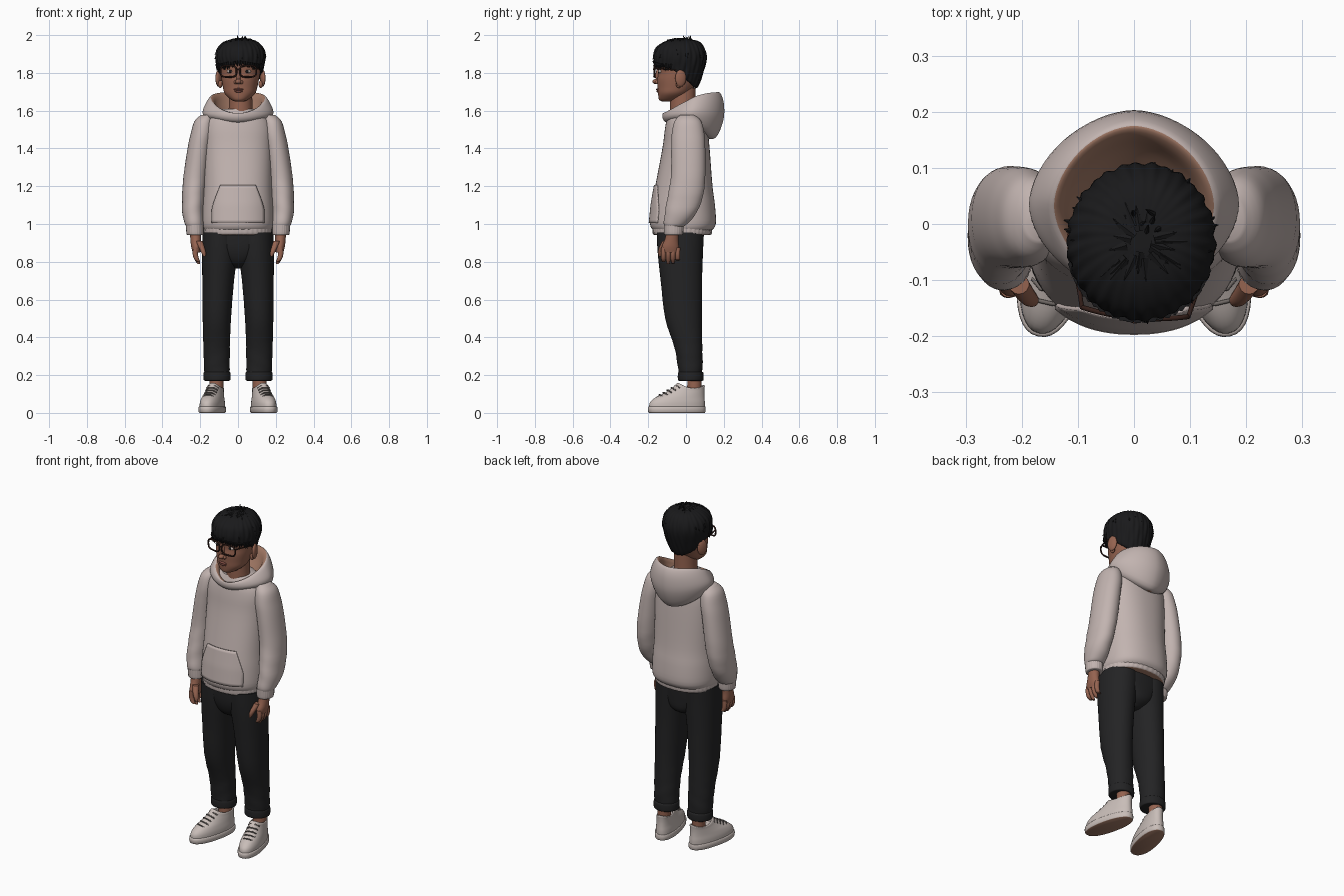
import bpy, bmesh, math, random
from mathutils import Matrix, Vector

if "Cube" in bpy.data.objects:
    bpy.data.objects.remove(bpy.data.objects["Cube"])
random.seed(4)


def material(name, col):
    m = bpy.data.materials.new(name)
    m.diffuse_color = (*col, 1)
    m.use_nodes = True
    m.node_tree.nodes["Principled BSDF"].inputs["Base Color"].default_value = m.diffuse_color
    return m


CLOTH = material("hoodie_beige", (0.54, 0.455, 0.435))
LINING = material("lining_tan", (0.36, 0.19, 0.13))
SKIN = material("skin_brown", (0.30, 0.125, 0.08))
LIP = material("lip_red_brown", (0.25, 0.085, 0.065))
HAIR = material("hair_black", (0.010, 0.010, 0.011))
PANTS = material("pants_black", (0.017, 0.017, 0.018))
SHOE = material("shoe_white", (0.58, 0.51, 0.48))
LACE = material("lace_grey", (0.16, 0.14, 0.13))
FRAME = material("frame_dark_brown", (0.035, 0.014, 0.01))
EYE = material("eye_white", (0.5, 0.42, 0.38))


def finish(name, bm, mats, mat_rule=None, M=None, angle=50):
    bmesh.ops.recalc_face_normals(bm, faces=bm.faces)
    me = bpy.data.meshes.new(name)
    for f in bm.faces:
        f.normal_update()
        f.smooth = True
        if mat_rule and mat_rule(f):
            f.material_index = 1
    bm.to_mesh(me)
    bm.free()
    ob = bpy.data.objects.new(name, me)
    bpy.context.collection.objects.link(ob)
    for m in mats:
        me.materials.append(m)
    if M:
        ob.matrix_world = M
    bpy.ops.object.select_all(action='DESELECT')
    ob.select_set(True)
    bpy.context.view_layer.objects.active = ob
    bpy.ops.object.shade_smooth_by_angle(angle=math.radians(angle))
    return ob


def catmull(a, b, c, d, t):
    return [0.5 * (2*q + (r-p)*t + (2*p-5*q+4*r-s)*t*t + (3*q-p-3*r+s)*t**3)
            for p, q, r, s in zip(a, b, c, d)]


# Stacked rings; a level is (centre x, half width, front y, back y, z) or with (z front, z side, z back)
def rings(name, levels, mats, side=1, n=40, p=1.0, steps=4, wave=None, rule=None, M=None, angle=50):
    L = [tuple(l) if len(l) == 7 else (*l, l[4], l[4]) for l in levels]
    rows = []
    for i in range(len(L) - 1):
        a, d = L[max(i-1, 0)], L[min(i+2, len(L)-1)]
        rows += [catmull(a, L[i], L[i+1], d, k/steps) for k in range(steps)]
    rows.append(L[-1])
    bm = bmesh.new()
    grid = []
    for cx, rx, yf, yb, zf, zs, zb in rows:
        ring = []
        for k in range(n):
            th = 2*math.pi*k/n
            s, c = math.sin(th), math.cos(th)
            z = zs + (zf-zb)/2*c + ((zf+zb)/2-zs)*c*c
            w = wave(th, z) if wave else 1
            x = cx + w*rx*math.copysign(abs(s)**p, s)
            y = (yf+yb)/2 - w*(yb-yf)/2*math.copysign(abs(c)**p, c)
            ring.append(bm.verts.new((side*x, y, z)))
        grid.append(ring)
    for a, b in zip(grid, grid[1:]):
        for k in range(n):
            bm.faces.new((a[k], a[(k+1) % n], b[(k+1) % n], b[k]))
    bm.faces.new(grid[0])
    bm.faces.new(grid[-1])
    return finish(name, bm, mats, rule, M, angle)


def ball(name, loc, size, mat, M=None, rot=0):
    bm = bmesh.new()
    bmesh.ops.create_uvsphere(bm, u_segments=20, v_segments=12, radius=1)
    bm.transform(Matrix.Translation(loc) @ Matrix.Rotation(rot, 4, 'Z') @ Matrix.Diagonal((*size, 1)))
    return finish(name, bm, [mat], None, M)


def tube(name, pts, r, mat, cyclic=False, M=None):
    cu = bpy.data.curves.new(name, 'CURVE')
    cu.dimensions, cu.bevel_depth, cu.bevel_resolution = '3D', r, 2
    cu.use_fill_caps = True
    sp = cu.splines.new('POLY')
    sp.points.add(len(pts) - 1)
    for q, v in zip(sp.points, pts):
        q.co = (*v, 1)
    sp.use_cyclic_u = cyclic
    cu.materials.append(mat)
    ob = bpy.data.objects.new(name, cu)
    bpy.context.collection.objects.link(ob)
    if M:
        ob.matrix_world = M


# Hoodie body, hem band and pocket
torso = [(0, .178, -.172, .135, .965), (0, .19, -.19, .158, 1.0), (0, .188, -.18, .153, 1.1),
         (0, .182, -.163, .14, 1.2), (0, .18, -.125, .125, 1.4), (0, .178, -.112, .115, 1.5),
         (0, .155, -.10, .105, 1.56), (0, .09, -.08, .08, 1.61)]
P = 0.88
rings("hoodie_body", torso, [CLOTH], n=56, p=P,
      wave=lambda t, z: 1 + .008*math.sin(5*t + 9*z) * max(0, 1.5 - z))
rings("hem_band", [(0, .172, -.165, .125, .942), (0, .181, -.176, .136, .95), (0, .183, -.178, .139, .985)],
      [CLOTH, LINING], n=160, p=P, wave=lambda t, z: 1 + .006*math.sin(40*t),
      rule=lambda f: f.normal.z < -.9)


def chest_y(x, z):
    for a, b in zip(torso, torso[1:]):
        if a[4] <= z <= b[4]:
            u = (z-a[4])/(b[4]-a[4])
            rx, yf, yb = (a[i] + (b[i]-a[i])*u for i in (1, 2, 3))
            s = (abs(x)/rx)**(1/P)
            return (yf+yb)/2 - (yb-yf)/2*(1-s*s)**(P/2)


bm = bmesh.new()
cols = []
for i in range(21):
    col = []
    for j in range(13):
        v = j/12
        x = (i/10-1)*(.138 if v < .35 else .138 - .045*((v-.35)/.65)**1.2)
        z = 1.005 + .2*v
        col.append(bm.verts.new((x, chest_y(x, z) - .004, z)))
    cols.append(col)
for a, b in zip(cols, cols[1:]):
    for j in range(12):
        bm.faces.new((a[j], b[j], b[j+1], a[j+1]))
pocket = finish("front_pocket", bm, [CLOTH])
pocket.modifiers.new("thickness", 'SOLIDIFY').thickness = .008
pocket.modifiers["thickness"].offset = 0

# Hood lying around the neck, lined inside
rings("hood", [(0, .15, -.09, .09, 1.53, 1.54, 1.46), (0, .178, -.115, .155, 1.545, 1.56, 1.455),
               (0, .187, -.125, .198, 1.565, 1.595, 1.55), (0, .172, -.123, .2, 1.585, 1.635, 1.64),
               (0, .148, -.113, .18, 1.585, 1.667, 1.695), (0, .128, -.098, .158, 1.575, 1.655, 1.685),
               (0, .115, -.09, .13, 1.56, 1.62, 1.63), (0, .085, -.07, .08, 1.55, 1.57, 1.57)],
      [CLOTH, LINING], n=64, p=1.12,
      rule=lambda f: f.normal.xy.dot(f.calc_center_median().xy - Vector((0, .02))) < -.01)

# Sleeves, hands, legs and shoes on both sides
for s, tag in ((1, "left"), (-1, "right")):
    rings(tag + "_sleeve", [(.165, .03, -.03, .045, 1.578), (.18, .05, -.06, .08, 1.545),
                            (.19, .06, -.075, .097, 1.48), (.205, .062, -.078, .102, 1.4),
                            (.225, .064, -.08, .102, 1.25), (.235, .061, -.098, .088, 1.14),
                            (.238, .056, -.113, .05, 1.05), (.231, .05, -.117, .005, 1.0),
                            (.228, .042, -.108, -.015, .985)], [CLOTH], s, p=.95,
          wave=lambda t, z: 1 + .022*math.sin(70*z + 2*math.sin(t)) * max(0, 1.4-z)*2)
    rings(tag + "_sleeve_cuff", [(.226, .038, -.108, -.025, .942), (.227, .045, -.115, -.016, .948),
                                 (.229, .047, -.117, -.012, .995)], [CLOTH], s, n=96,
          wave=lambda t, z: 1 + .012*math.sin(24*t))
    rings(tag + "_palm", [(.226, .03, -.1, -.035, .97), (.224, .028, -.112, -.04, .92),
                          (.222, .026, -.128, -.038, .88), (.22, .02, -.128, -.04, .85)], [SKIN], s, n=24)
    for i in range(4):
        y, low = -.118 + .025*i, (.8, .788, .792, .808)[i]
        rings(f"{tag}_finger_{i+1}", [(.224, .014, y-.013, y+.013, .875), (.226, .014, y-.014, y+.012, .84),
                                      (.218, .0125, y-.013, y+.011, .812), (.207, .007, y-.008, y+.006, low)],
              [SKIN], s, n=12)
    rings(tag + "_thumb", [(.205, .018, -.125, -.09, .91), (.192, .016, -.143, -.11, .875),
                           (.183, .013, -.148, -.122, .85), (.177, .006, -.145, -.133, .828)], [SKIN], s, n=14)
    rings(tag + "_pant_leg", [(.111, .064, -.036, .083, .18), (.112, .068, -.044, .088, .25),
                              (.113, .07, -.062, .086, .35), (.112, .075, -.11, .084, .5),
                              (.105, .084, -.134, .085, .7), (.096, .094, -.15, .09, .85),
                              (.093, .094, -.155, .095, .955)], [PANTS], s, p=.95,
          wave=lambda t, z: 1 + .02*math.sin(75*z + 3*math.sin(t)) * max(0, .75-z)*1.6)
    rings(tag + "_pant_cuff", [(.111, .064, -.036, .086, .17), (.111, .071, -.043, .093, .176),
                               (.111, .071, -.043, .093, .21), (.111, .066, -.038, .088, .217)], [PANTS], s)
    rings(tag + "_ankle", [(.115, .036, .005, .08, .08), (.114, .037, .008, .084, .2)], [SKIN], s, n=24)
    S = Matrix.Translation((s*.136, -.047, 0)) @ Matrix.Rotation(s*math.radians(13), 4, 'Z')
    rings(tag + "_shoe_sole", [(0, .057, -.15, .148, 0), (0, .062, -.156, .153, .006), (0, .062, -.157, .153, .03),
                               (0, .057, -.15, .15, .034)], [SHOE, LINING], s, p=.88, steps=2, M=S,
          rule=lambda f: f.normal.z < -.8)
    rings(tag + "_shoe_upper", [(0, .058, -.152, .15, .028), (0, .057, -.147, .15, .055), (0, .052, -.12, .148, .08),
                                (0, .047, -.07, .147, .105, .1, .105), (0, .043, -.03, .148, .13, .118, .127),
                                (0, .041, -.003, .149, .155, .13, .145), (0, .034, .008, .14, .157, .13, .145),
                                (0, .032, .018, .132, .13, .11, .12)], [SHOE], s, p=.92, M=S)
    for i in range(5):
        y, z = -.095 + .022*i, .095 + .0125*i
        tube(f"{tag}_lace_{i+1}", [(-.032, y+.014, z-.014), (-.014, y, z), (.014, y, z), (.032, y+.014, z-.014)],
             .004, LACE, M=S)
rings("pants_hips", [(0, .03, -.07, .03, .765), (0, .09, -.12, .08, .8), (0, .17, -.147, .09, .87),
                     (0, .182, -.152, .095, .97)], [PANTS], p=.9)

# Neck and head, turned slightly to one side
H = Matrix.Translation((.014, -.02, 0)) @ Matrix.Rotation(math.radians(-5), 4, 'Z') @ Matrix.Translation((0, .02, 0))
rings("neck", [(0, .075, -.08, .06, 1.53), (0, .064, -.085, .05, 1.6), (0, .06, -.085, .05, 1.72)], [SKIN], M=H)
rings("head", [(0, .02, -.125, -.07, 1.648), (0, .045, -.143, -.03, 1.658), (0, .08, -.148, .015, 1.69),
               (0, .091, -.15, .045, 1.725), (0, .099, -.152, .065, 1.765), (0, .104, -.147, .08, 1.80),
               (0, .107, -.152, .09, 1.85), (0, .1, -.14, .085, 1.9), (0, .06, -.09, .05, 1.95),
               (0, .01, -.03, .0, 1.962)], [SKIN], p=.95, M=H)
ball("nose_bridge", (0, -.147, 1.785), (.012, .015, .036), SKIN, H)
ball("nose_tip", (0, -.158, 1.754), (.016, .02, .014), SKIN, H)
ball("upper_lip", (0, -.149, 1.713), (.026, .01, .006), LIP, H)
ball("lower_lip", (0, -.147, 1.703), (.022, .011, .007), LIP, H)
for s, tag in ((1, "left"), (-1, "right")):
    ball(tag + "_nostril", (s*.015, -.15, 1.75), (.01, .013, .01), SKIN, H)
    ball(tag + "_ear", (s*.117, -.018, 1.772), (.013, .03, .045), SKIN, H, s*.35)
    ball(tag + "_ear_lobe", (s*.108, -.028, 1.74), (.012, .016, .02), SKIN, H)
    ball(tag + "_eye", (s*.045, -.131, 1.808), (.019, .013, .010), EYE, H)
    ball(tag + "_iris", (s*.045, -.141, 1.808), (.008, .005, .0085), HAIR, H)
    tube(tag + "_eyebrow", [(s*.022, -.147, 1.838), (s*.05, -.141, 1.846), (s*.075, -.124, 1.84)], .005, HAIR, M=H)
    # Glasses rim and temple
    rim = []
    for k in range(28):
        c, d = math.cos(2*math.pi*k/28), math.sin(2*math.pi*k/28)
        x = .052 + .043*math.copysign(abs(c)**.6, c)
        rim.append((s*x, -.168 + .12*x*x/.1, 1.808 + .03*math.copysign(abs(d)**.6, d)))
    tube(tag + "_glasses_rim", rim, .0045, FRAME, True, H)
    tube(tag + "_glasses_temple", [(s*.095, -.158, 1.822), (s*.112, -.09, 1.82), (s*.117, -.02, 1.812),
                                   (s*.112, .005, 1.79)], .004, FRAME, M=H)
tube("glasses_bridge", [(-.01, -.168, 1.815), (0, -.172, 1.819), (.01, -.168, 1.815)], .004, FRAME, M=H)

# Hair cap with strand ridges, then loose tufts
rings("hair_cap", [(0, .09, -.13, .035, 1.865, 1.825, 1.735), (0, .115, -.162, .058, 1.85, 1.81, 1.72),
                   (0, .125, -.17, .085, 1.865, 1.84, 1.785), (0, .132, -.171, .108, 1.895, 1.885, 1.87),
                   (0, .122, -.157, .1, 1.935, 1.93, 1.925), (0, .088, -.115, .07, 1.965),
                   (0, .04, -.065, .02, 1.978), (0, .004, -.03, -.02, 1.98)], [HAIR], n=144, M=H,
      wave=lambda t, z: 1 + .016*math.sin(30*t + 25*z) + .01*math.sin(17*t - 30*z))
bm = bmesh.new()


def tuft(base, direction, length, r):
    q = Vector(direction).normalized()
    turn = q.to_track_quat('Z', 'Y').to_matrix().to_4x4()
    bmesh.ops.create_cone(bm, cap_ends=True, segments=6, radius1=r, radius2=.001, depth=length,
                          matrix=Matrix.Translation(Vector(base) + q*length*.4) @ turn)


for i in range(80):
    a, e = random.uniform(0, 2*math.pi), math.radians(random.uniform(15, 82))
    nrm = Vector((math.cos(a)*math.cos(e), math.sin(a)*math.cos(e), math.sin(e)))
    down = Vector((math.cos(a)*math.sin(e), math.sin(a)*math.sin(e), -math.cos(e)))
    tuft((nrm.x*.124, -.03 + nrm.y*.13, 1.87 + nrm.z*.107), nrm*.3 + down, random.uniform(.03, .05), .011)
for i in range(26):
    a = math.radians(-78 + 6.2*i)
    tuft((.122*math.sin(a), -.045 - .122*math.cos(a), 1.862 - .02*abs(math.sin(a))),
         (random.uniform(-.25, .25), 0, -1), random.uniform(.025, .04), .011)
for i in range(6):
    tuft((random.uniform(-.04, .04), random.uniform(-.06, .02), 1.968),
         (random.uniform(-.7, .7), random.uniform(-.5, .7), .8), .036, .008)
finish("hair_tufts", bm, [HAIR], None, H)
